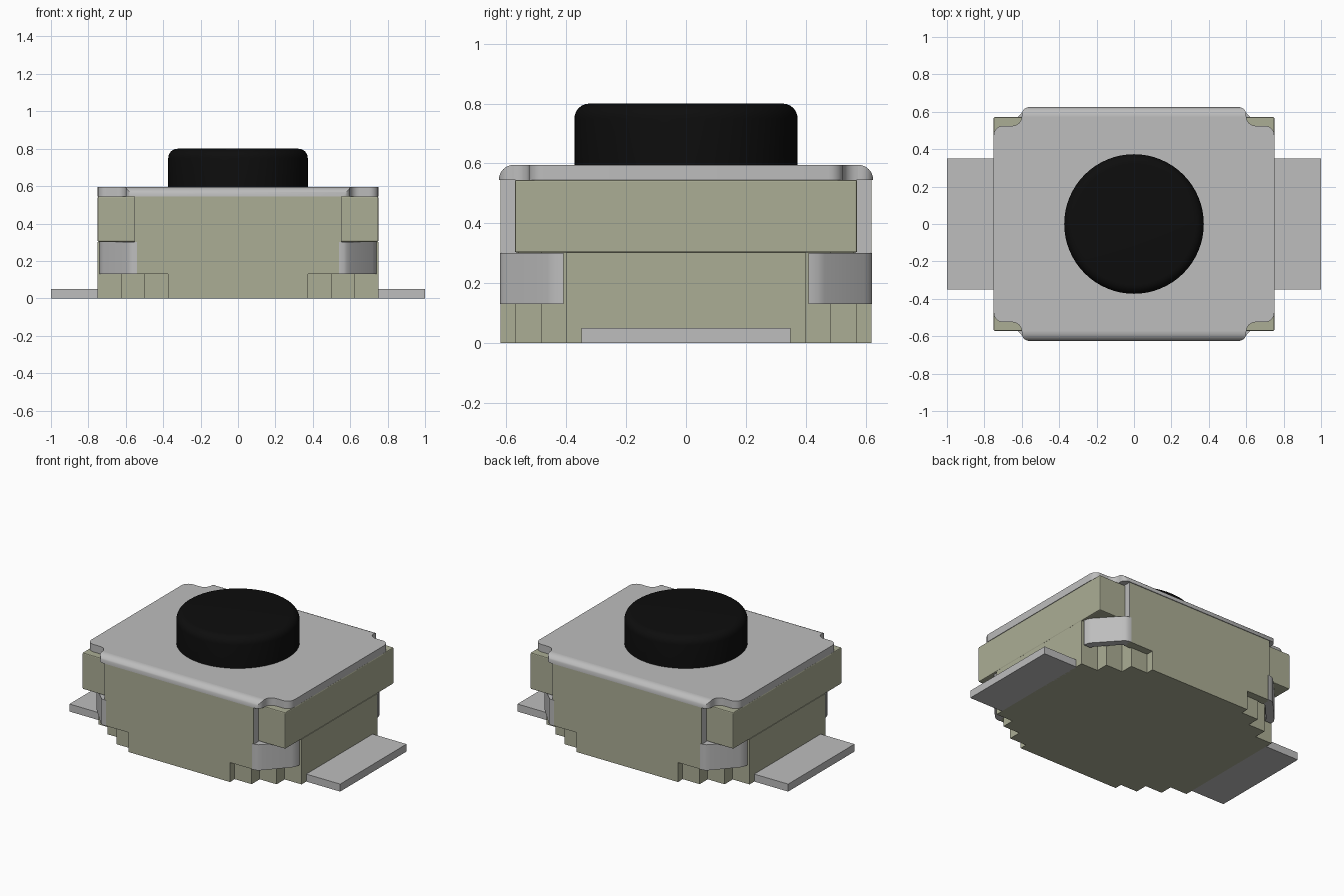
import bpy, bmesh, math

cube = bpy.data.objects.get("Cube")
if cube:
    bpy.data.objects.remove(cube, do_unlink=True)


def material(name, rgb, rough=0.5):
    m = bpy.data.materials.new(name)
    m.use_nodes = True
    m.diffuse_color = (*rgb, 1)
    bsdf = m.node_tree.nodes["Principled BSDF"]
    bsdf.inputs["Base Color"].default_value = (*rgb, 1)
    bsdf.inputs["Roughness"].default_value = rough
    return m


BEIGE = material("beige plastic", (0.41, 0.42, 0.30))
METAL = material("grey metal", (0.51, 0.51, 0.51))
BLACK = material("black plastic", (0.004, 0.004, 0.004))


def finish(name, bm, mat, smooth=False, bevel=0):
    bmesh.ops.recalc_face_normals(bm, faces=bm.faces)
    me = bpy.data.meshes.new(name)
    bm.to_mesh(me)
    bm.free()
    me.materials.append(mat)
    ob = bpy.data.objects.new(name, me)
    bpy.context.collection.objects.link(ob)
    if bevel:
        mod = ob.modifiers.new("soft edges", 'BEVEL')
        mod.width, mod.segments = bevel, 2
    if smooth:
        bpy.ops.object.select_all(action='DESELECT')
        ob.select_set(True)
        bpy.context.view_layer.objects.active = ob
        bpy.ops.object.shade_smooth_by_angle(angle=math.radians(35))
    return ob


def prism(name, pts, z0, z1, mat, smooth=False, bevel=0):
    """Extrude a plan outline from z0 to z1."""
    bm = bmesh.new()
    face = bm.faces.new([bm.verts.new((x, y, z0)) for x, y in pts])
    ext = bmesh.ops.extrude_face_region(bm, geom=[face])
    verts = [g for g in ext["geom"] if isinstance(g, bmesh.types.BMVert)]
    bmesh.ops.translate(bm, verts=verts, vec=(0, 0, z1 - z0))
    return finish(name, bm, mat, smooth, bevel)


def box(name, x0, x1, y0, y1, z0, z1, mat, bevel=0):
    return prism(name, [(x0, y0), (x1, y0), (x1, y1), (x0, y1)], z0, z1, mat, bevel=bevel)


def four_fold(quarter):
    """Mirror a quarter outline, listed from the +x side to the +y side."""
    back = quarter[::-1]
    return (quarter + [(-x, y) for x, y in back]
            + [(-x, -y) for x, y in quarter] + [(x, -y) for x, y in back])


def arc(cx, cy, r, a0, a1, n=6):
    return [(cx + r * math.cos(math.radians(a0 + (a1 - a0) * i / n)),
             cy + r * math.sin(math.radians(a0 + (a1 - a0) * i / n))) for i in range(n + 1)]


# Housing: stepped base and full upper block
steps = [(0.75, 0.40), (0.625, 0.40), (0.625, 0.485), (0.5, 0.485),
         (0.5, 0.57), (0.375, 0.57), (0.375, 0.62)]
prism("housing_base", four_fold(steps), 0, 0.302, BEIGE)
box("housing_upper", -0.75, 0.75, -0.572, 0.572, 0.302, 0.545, BEIGE, bevel=0.006)

# Cover plate with notched, rounded corners
corner = arc(0.70, 0.475, 0.05, 0, 90) + arc(0.65, 0.575, 0.05, 270, 180)
prism("cover_plate", four_fold(corner), 0.545, 0.595, METAL, smooth=True)

for s, side in ((-1, "front"), (1, "back")):
    # Raised wall panel on each long side
    y0, y1 = sorted((s * 0.56, s * 0.62))
    box(side + "_panel", -0.55, 0.55, y0, y1, 0.13, 0.547, BEIGE)

    # Rolled lip of the cover, narrowing towards its outer edge
    bm = bmesh.new()
    rows = []
    for i in range(9):
        a = math.radians(90 - 90 * i / 8)
        out = 0.05 * math.cos(a)
        xh = 0.56 + math.sqrt(max(0, 0.04 ** 2 - max(0, out - 0.01) ** 2))
        y, z = s * (0.575 + out), 0.547 + 0.048 * math.sin(a)
        rows.append([bm.verts.new(p) for p in
                     ((-xh, y, z), (xh, y, z), (xh, y, 0.545), (-xh, y, 0.545))])
    for a, b in zip(rows, rows[1:]):
        for k in range(4):
            bm.faces.new((a[k], a[(k + 1) % 4], b[(k + 1) % 4], b[k]))
    bm.faces.new(rows[0])
    bm.faces.new(rows[-1])
    finish(side + "_cover_lip", bm, METAL, smooth=True)

    # Cover arms running down to bent corner clips
    clip = [(0.54, 0.622), (0.565, 0.621), (0.582, 0.612), (0.60, 0.595),
            (0.72, 0.463), (0.735, 0.44), (0.74, 0.41),
            (0.69, 0.41), (0.68, 0.433), (0.57, 0.555), (0.54, 0.57)]
    for m, lr in ((-1, "right"), (1, "left")):
        tag = side + "_" + lr
        x0, x1 = sorted((m * 0.54, m * 0.553))
        ya, yb = sorted((s * 0.565, s * 0.619))
        box(tag + "_cover_arm", x0, x1, ya, yb, 0.131, 0.546, METAL)
        prism(tag + "_clip", [(m * x, s * y) for x, y in clip], 0.13, 0.301, METAL, smooth=True)

# Solder tabs
for m, lr in ((-1, "right"), (1, "left")):
    x0, x1 = sorted((m * 0.74, m * 1.0))
    box(lr + "_tab", x0, x1, -0.35, 0.35, 0, 0.05, METAL)

# Round push button with a rounded top edge
bm = bmesh.new()
profile = [(0, 0.58), (0.373, 0.58)] + arc(0.323, 0.75, 0.05, 0, 90) + [(0, 0.80)]
vs = [bm.verts.new((r, 0, z)) for r, z in profile]
es = [bm.edges.new(p) for p in zip(vs, vs[1:])]
bmesh.ops.spin(bm, geom=vs + es, cent=(0, 0, 0), axis=(0, 0, 1), angle=math.tau, steps=64)
bmesh.ops.remove_doubles(bm, verts=bm.verts, dist=1e-5)
finish("push_button", bm, BLACK, smooth=True)
